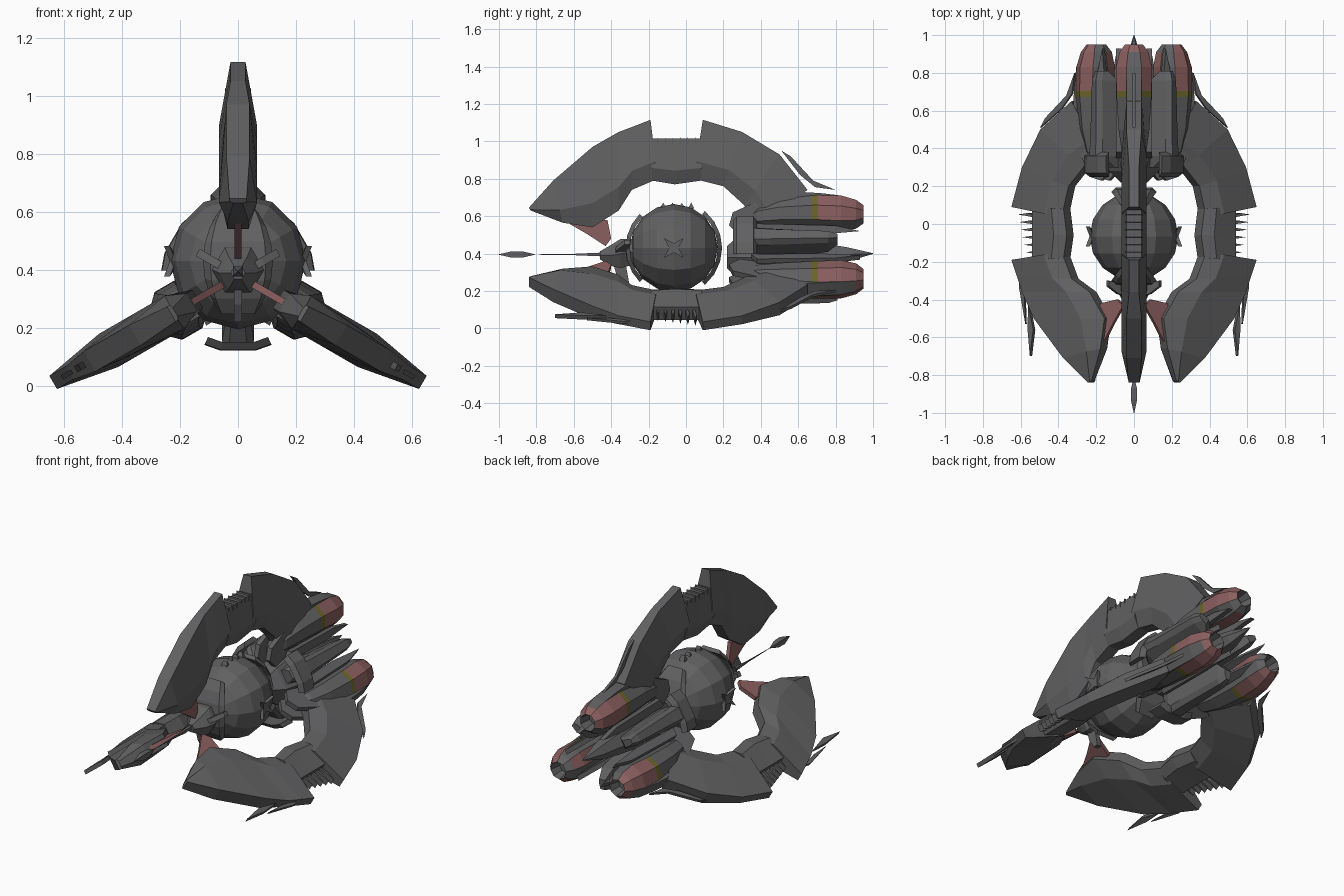
import bpy, bmesh, math
from mathutils import Vector

if "Cube" in bpy.data.objects:
    bpy.data.objects.remove(bpy.data.objects["Cube"])

AXIS_Z = 0.38
ARMS = {"top": 90, "left": -30, "right": 210}
GAPS = {"bottom": -90, "upper_left": 30, "upper_right": 150}


def material(name, rgb):
    m = bpy.data.materials.new(name)
    m.use_nodes = True
    m.diffuse_color = (*rgb, 1)
    m.node_tree.nodes["Principled BSDF"].inputs["Base Color"].default_value = (*rgb, 1)
    return m


GREY = material("hull grey", (0.118, 0.118, 0.122))
RED = material("dull red", (0.26, 0.115, 0.115))
YELLOW = material("dark yellow", (0.15, 0.135, 0.025))


def place(angle, y, r, t):
    """Along the long axis, outward from it, and across the arm."""
    a = math.radians(angle)
    return Vector((r * math.cos(a) + t * math.sin(a), y,
                   AXIS_Z + r * math.sin(a) - t * math.cos(a)))


def loft(name, rings, mats=(GREY,), rule=None):
    bm = bmesh.new()
    loops = [[bm.verts.new(p) for p in ring] for ring in rings]
    for a, b in zip(loops, loops[1:]):
        for i in range(len(a)):
            j = (i + 1) % len(a)
            bm.faces.new((a[i], a[j], b[j], b[i]))
    bm.faces.new(loops[0])
    bm.faces.new(loops[-1])
    bmesh.ops.remove_doubles(bm, verts=bm.verts, dist=0.0005)
    bmesh.ops.recalc_face_normals(bm, faces=bm.faces)
    if rule:
        for f in bm.faces:
            f.material_index = rule(f)
    mesh = bpy.data.meshes.new(name)
    bm.to_mesh(mesh)
    bm.free()
    for m in mats:
        mesh.materials.append(m)
    ob = bpy.data.objects.new(name, mesh)
    bpy.context.collection.objects.link(ob)
    return ob


def plate(name, angle, outline, half, mat=GREY, offset=0):
    """Flat slab lying in the plane of an arm."""
    return loft(name, [[place(angle, y, r, offset + s) for y, r in outline]
                       for s in (-half, half)], (mat,))


def blade(name, angle, stations):
    """Thick curved blade: thin outer edge, wide shoulder, chamfered inner edge."""
    rings = []
    for yo, ro, yi, ri in stations:
        w = min(0.066, max(0.028, (ro - 0.2) * 0.3 + 0.01))
        edge = min(w, 0.04 if ro < 0.65 else 0.026)
        section = []
        for f, h in ((1, edge), (0.3, w), (0, w * 0.55)):
            section.append((yi + (yo - yi) * f, ri + (ro - ri) * f, h))
        ring = [place(angle, y, r, h) for y, r, h in section]
        ring += [place(angle, y, r, -h) for y, r, h in reversed(section)]
        rings.append(ring)
    return loft(name, rings)


def tube(name, angle, stations, sides=8, mats=(GREY,), rule=None):
    """Faceted body along the long axis; stations are (y, centre r, radius)."""
    rings = []
    for y, r, rad in stations:
        ring = []
        for i in range(sides):
            a = 2 * math.pi * (i + 0.5) / sides
            ring.append(place(angle, y, r + rad * math.cos(a), rad * math.sin(a)))
        rings.append(ring)
    return loft(name, rings, mats, rule)


FRONT = [(-.84, .265, -.83, .25), (-.71, .41, -.66, .185), (-.5, .59, -.5, .16),
         (-.36, .67, -.36, .25), (-.28, .70, -.29, .36), (-.19, .735, -.15, .42)]
REAR = [(.09, .735, .04, .42), (.3, .67, .2, .38), (.5, .55, .31, .28), (.65, .36, .37, .17)]

# Three matching arms around the long axis
for side, ang in ARMS.items():
    out = place(ang, 0, 1, 0) - place(ang, 0, 0, 0)
    blade("front_blade_" + side, ang, FRONT)
    blade("rear_blade_" + side, ang, REAR)
    top = side == "top"
    reach = 0.635 if top else 0.6
    blade("bridge_" + side, ang, [(-.19, reach, -.18, .41), (-.05, reach, -.06, .39),
                                  (.09, reach, .08, .41)])

    # Engine with red panels, a yellow band and a hollow grey nozzle
    def shell(f, ang=ang, out=out):
        c = f.calc_center_median()
        facing = f.normal.dot(out)
        nozzle = (c - place(ang, c.y, .23, 0)).length < 0.05
        if c.y < 0.67 or nozzle or facing > 0.85 or -0.85 < facing < -0.4:
            return 0
        if c.y < 0.708:
            return 2 if facing > -0.3 else 0
        return 1
    tube("engine_" + side, ang, [(.31, .19, .03), (.38, .22, .07), (.5, .235, .088), (.673, .24, .1),
                                 (.705, .24, .101), (.83, .235, .103), (.91, .23, .083),
                                 (.95, .23, .052), (.88, .23, .038)], 8, (GREY, RED, YELLOW), shell)
    for s in (-1, 1):
        # Root claws joining the engine to the rear hub
        plate("rear_claw_" + side, ang, [(.23, .17), (.25, .24), (.38, .3), (.42, .16), (.31, .09)],
              0.015, GREY, s * 0.04)
        # Long side rails under the engine
        plate("engine_rail_" + side, ang, [(.35, .13), (.38, .18), (.8, .17), (.93, .14), (.7, .12)],
              0.014, GREY, s * 0.08)

    # Red gusset between nose collar and blade
    plate("nose_gusset_" + side, ang, [(-.66, .2), (-.53, .125), (-.43, .06), (-.4, .1),
                                       (-.42, .2), (-.5, .2)], 0.012, RED)
    # Loose outer shard beside the rear blade
    plate("rear_shard_" + side, ang, [(.51, .57), (.56, .54), (.68, .41), (.8, .36), (.69, .375),
                                      (.61, .44)], 0.008)
    # Dorsal fin over the engine
    plate("engine_fin_" + side, ang, [(.45, .3), (.6, .35), (.72, .343), (.83, .33), (.7, .28)], 0.04)

    # Fan of thin spikes across the bridge
    for i in range(6):
        y = -0.15 + i * 0.04
        tip = 0.645 if top else 0.65 + 0.01 * i
        plate("bridge_spike_" + side, ang, [(y * .6 - .03, .42), (y - .008, tip - .06), (y, tip),
                                            (y + .008, tip - .06)], 0.045 if top else 0.02)
    if not top:
        plate("front_shard_long_" + side, ang, [(-.28, .69), (-.33, .7), (-.53, .66), (-.4, .665)], 0.008)
        plate("front_shard_short_" + side, ang, [(-.43, .64), (-.55, .645), (-.7, .63), (-.56, .61)], 0.012)

# Pods in the gaps between the arms, each with a curved shield at its root
for side, ang in GAPS.items():
    loft("pod_" + side, [[place(ang, y, r, t) for r, t in
                          ((lo, -w), (lo, w), (hi - .03, w), (hi, w * .6), (hi, -w * .6), (hi - .03, -w))]
                         for y, lo, hi, w in ((.3, .08, .17, .04), (.36, .06, .255, .055),
                                              (.45, .06, .25, .05), (.76, .12, .245, .035),
                                              (.81, .17, .23, .02))])
    loft("root_shield_" + side, [[place(ang + d, y, r, 0) for y, r in
                                  ((.25, .235), (.27, .262), (.36, .265), (.38, .235))]
                                 for d in (-26, -13, 13, 26)])
    plate("collar_fin_" + side, ang, [(-.39, .03), (-.37, .1), (-.33, .16), (-.3, .16), (-.32, .05)], 0.014)

# Rear hub and tail spine
tube("rear_hub", 90, [(.22, 0, .07), (.28, 0, .13), (.38, 0, .16), (.5, 0, .1)], 6)
tube("tail_spine", 90, [(.4, 0, .1), (.7, .015, .075), (.86, .015, .045), (1, .02, .002)], 6)

# Nose collar, thin lance and floating dart
tube("nose_collar", 90, [(-.46, .01, .025), (-.4, .01, .065), (-.35, .02, .09), (-.28, .03, .08)], 6)
tube("nose_lance", 90, [(-.83, .015, .001), (-.6, .015, .005), (-.42, .015, .016)], 4)
tube("nose_dart", 90, [(-1, .015, .002), (-.93, .015, .024), (-.87, .015, .022), (-.81, .015, .002)], 4)

# Faceted core sphere with its poles along the long axis
CORE = Vector((0, -0.065, 0.43))
bpy.ops.mesh.primitive_uv_sphere_add(segments=12, ring_count=8, radius=0.235, location=CORE,
                                     rotation=(math.pi / 2, 0, 0))
core = bpy.context.object
core.name = "core_sphere"
core.data.materials.append(GREY)


# Curved armour plates standing just off the sphere
def armour(name, heading, span, half_width):
    side = Vector((heading.y, -heading.x, 0))
    rings = []
    for i in range(7):
        a = math.radians(span * (i / 3 - 1))
        d = heading * math.cos(a) + Vector((0, 0, math.sin(a)))
        w = half_width * math.cos(a * 1.2)
        rings.append([CORE + d * rad + side * s
                      for rad, s in ((.235, -w), (.235, w), (.258, w * .8), (.258, -w * .8))])
    loft(name, rings)


armour("armour_front", Vector((0, -1, 0)), 45, 0.12)
armour("armour_rear", Vector((0, 1, 0)), 50, 0.12)

# Small four-pointed stars on the sphere's flanks
for name, s in (("left", 1), ("right", -1)):
    rings = []
    for depth in (.215, .235):
        ring = []
        for i in range(8):
            a = math.pi * (i + 1) / 4
            rad, lift = (.025, 0) if i % 2 else (.075, .02)
            ring.append(CORE + Vector((s * (depth + lift), rad * math.cos(a), rad * math.sin(a))))
        rings.append(ring)
    loft("flank_star_" + name, rings)

# Raised ridge over the top of the sphere
for i in range(4):
    y = -0.14 + i * 0.05
    loft("core_ridge", [[Vector((s * .02, y, .64)), Vector((s * .02, y + .035, .64)),
                         Vector((s * .012, y + .018, .672))] for s in (-1, 1)])
